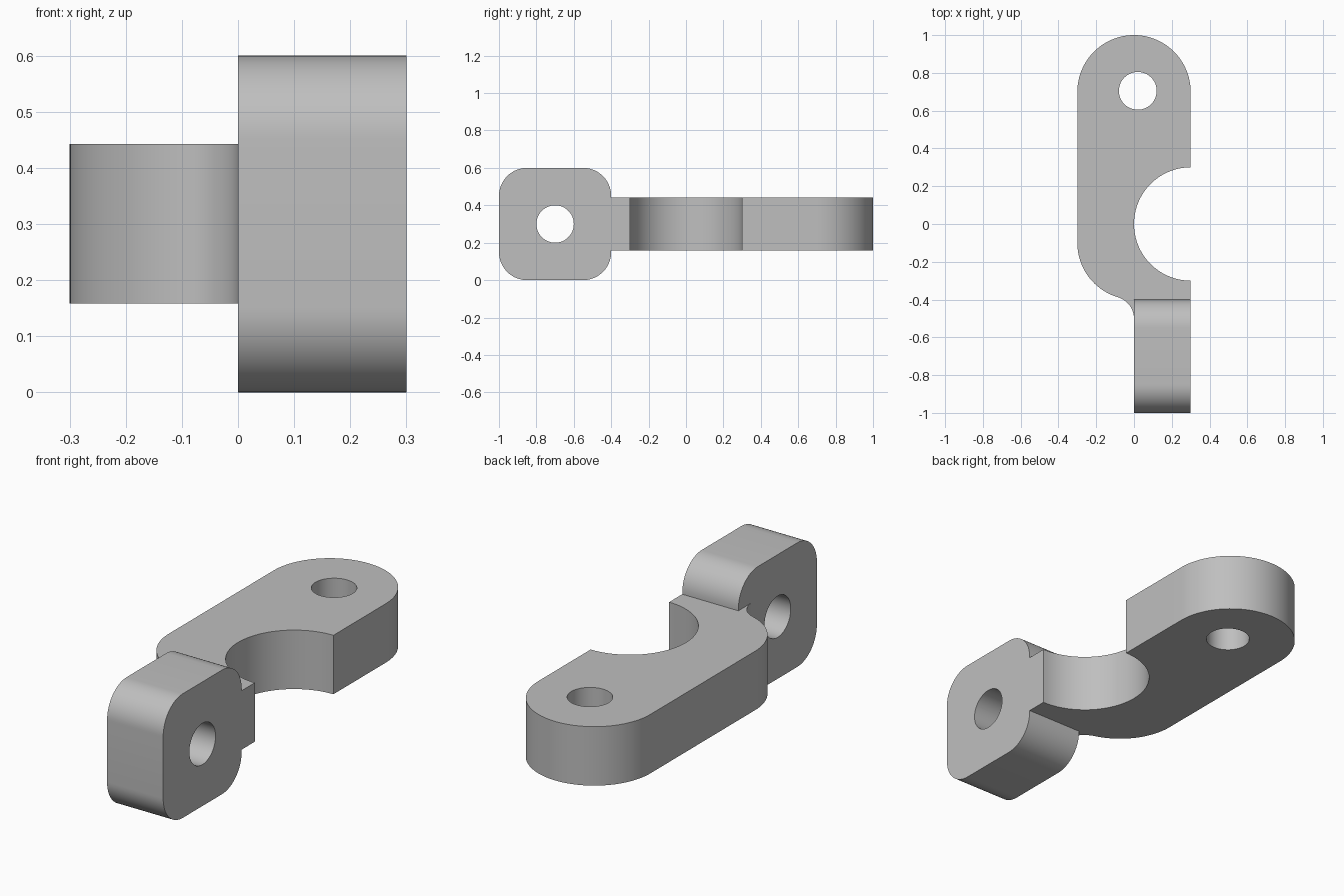
import bpy, bmesh
from math import sin, cos, radians, hypot, atan2, degrees
from mathutils import Matrix

if "Cube" in bpy.data.objects:
    bpy.data.objects.remove(bpy.data.objects["Cube"])

grey = bpy.data.materials.new("plain_grey")
grey.use_nodes = True
colour = (0.52, 0.52, 0.52, 1)
grey.diffuse_color = colour
grey.node_tree.nodes["Principled BSDF"].inputs["Base Color"].default_value = colour


def arc(cx, cy, r, start, end, steps=24):
    """Points along an arc, angles in degrees."""
    angles = [radians(start + (end - start) * i / steps) for i in range(steps + 1)]
    return [(cx + r * cos(a), cy + r * sin(a)) for a in angles]


def prism(name, outline, low, high, along_x=False):
    """Extrude an outline along z, or a (y, z) outline along x."""
    bm = bmesh.new()
    face = bm.faces.new([bm.verts.new((u, v, low)) for u, v in outline])
    grown = bmesh.ops.extrude_face_region(bm, geom=[face])["geom"]
    tops = [g for g in grown if isinstance(g, bmesh.types.BMVert)]
    bmesh.ops.translate(bm, verts=tops, vec=(0, 0, high - low))
    if along_x:
        cycle = Matrix(((0, 0, 1), (1, 0, 0), (0, 1, 0)))
        bmesh.ops.transform(bm, matrix=cycle.to_4x4(), verts=bm.verts)
    bmesh.ops.recalc_face_normals(bm, faces=bm.faces)
    mesh = bpy.data.meshes.new(name)
    bm.to_mesh(mesh)
    bm.free()
    mesh.materials.append(grey)
    obj = bpy.data.objects.new(name, mesh)
    bpy.context.collection.objects.link(obj)
    return obj


def combine(target, other, operation):
    """Apply a boolean and discard the second object."""
    bpy.ops.object.select_all(action="DESELECT")
    bpy.context.view_layer.objects.active = target
    target.select_set(True)
    mod = target.modifiers.new("combine", "BOOLEAN")
    mod.operation, mod.solver, mod.object = operation, "EXACT", other
    bpy.ops.object.modifier_apply(modifier=mod.name)
    bpy.data.objects.remove(other)


# Flat arm: round far end, half-round notch, neck fillet running into the lug
R, FILLET, HEEL = 0.3, 0.12, -0.1
drop = ((R + FILLET) ** 2 - FILLET ** 2) ** 0.5
fillet_y = HEEL - drop
turn = degrees(atan2(drop, FILLET))
outline = (arc(0, 0.7, R, 0, 180, 48)
           + arc(0, HEEL, R, 180, 360 - turn - 2 * (90 - turn), 24)
           + arc(-FILLET, fillet_y, FILLET, turn, 0, 16)[1:]
           + [(R, fillet_y)]
           + arc(R, 0, R, 270, 90, 48))
arm = prism("bracket_arm", outline, 0.158, 0.443)

# Upright lug with rounded corners
C = 0.15
lug_outline = []
for i, (y, z) in enumerate([(-0.4 - C, 0.6 - C), (-1 + C, 0.6 - C), (-1 + C, C), (-0.4 - C, C)]):
    lug_outline += arc(y, z, C, 90 * i, 90 * i + 90, 16)
lug = prism("lug", lug_outline, 0, 0.3, along_x=True)
combine(arm, lug, "UNION")

# Bolt holes
combine(arm, prism("arm_hole", arc(0.02, 0.705, 0.1, 0, 360, 48)[:-1], 0, 0.6), "DIFFERENCE")
combine(arm, prism("lug_hole", arc(-0.7, 0.3, 0.1, 0, 360, 48)[:-1], -0.1, 0.4, along_x=True), "DIFFERENCE")

bpy.ops.object.shade_smooth_by_angle(angle=radians(30))
